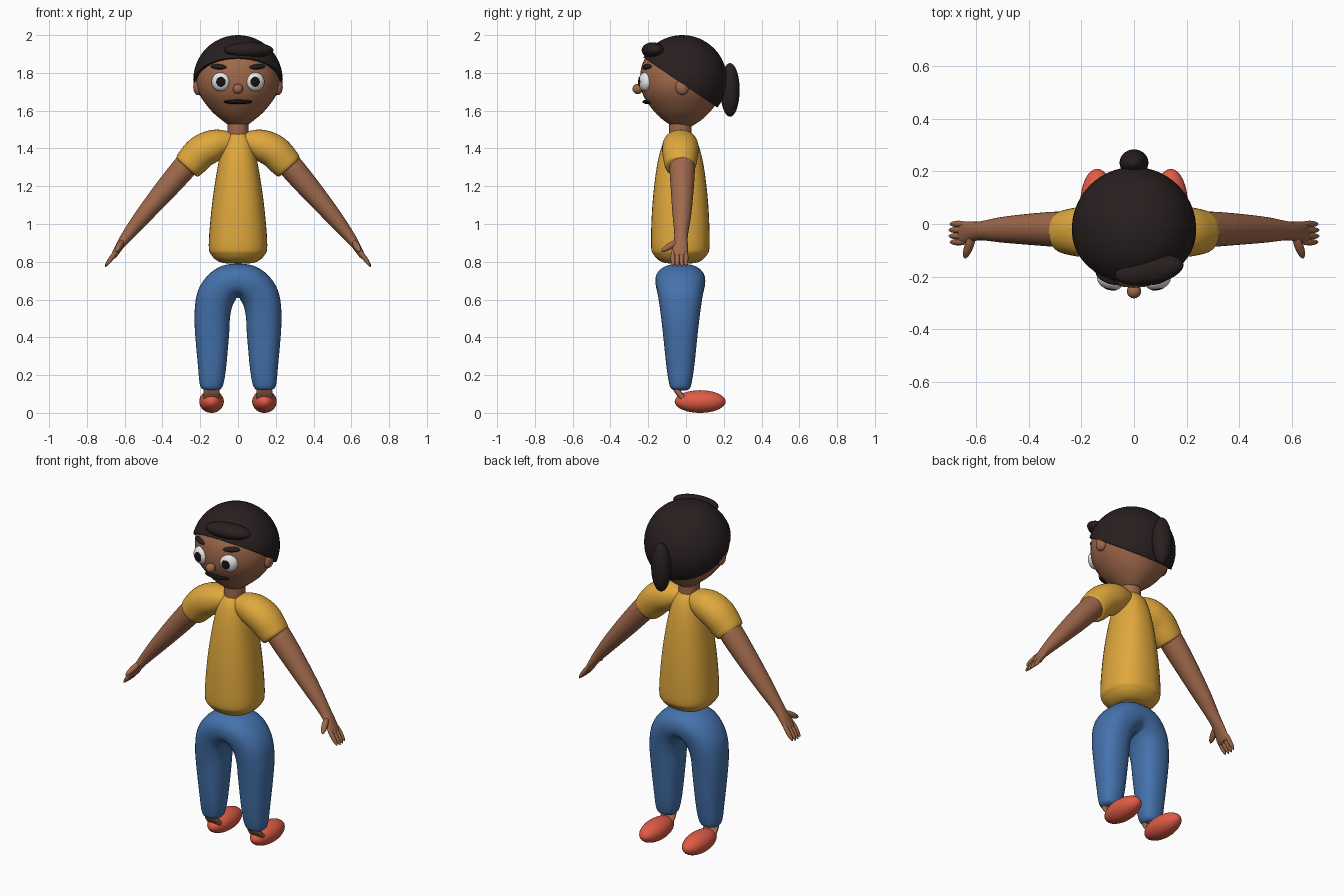
import bpy, bmesh, math
from mathutils import Vector, Matrix, Euler

cube = bpy.data.objects.get("Cube")
if cube:
    bpy.data.objects.remove(cube, do_unlink=True)


def material(name, r, g, b):
    m = bpy.data.materials.new(name)
    m.use_nodes = True
    m.diffuse_color = (r, g, b, 1)
    node = next(n for n in m.node_tree.nodes if n.type == 'BSDF_PRINCIPLED')
    node.inputs["Base Color"].default_value = (r, g, b, 1)
    node.inputs["Roughness"].default_value = 0.6
    return m


SKIN = material("brown skin", .35, .14, .07)
SHIRT = material("mustard shirt", .74, .39, .045)
DENIM = material("blue denim", .058, .168, .413)
SHOE = material("coral shoe", .745, .107, .061)
HAIR = material("dark hair", .022, .014, .014)
WHITE = material("eye white", .85, .85, .85)
BLACK = material("pupil black", .008, .006, .006)


def finish(bm, name, mat, mirror=False):
    """Turn a bmesh into a smooth object, mirrored across x if asked."""
    bmesh.ops.recalc_face_normals(bm, faces=bm.faces)
    mesh = bpy.data.meshes.new(name)
    bm.to_mesh(mesh)
    bm.free()
    mesh.materials.append(mat)
    ob = bpy.data.objects.new(name, mesh)
    bpy.context.collection.objects.link(ob)
    if mirror:
        ob.modifiers.new("mirror", 'MIRROR').use_mirror_merge = False
    bpy.ops.object.select_all(action='DESELECT')
    ob.select_set(True)
    bpy.context.view_layer.objects.active = ob
    bpy.ops.object.shade_smooth_by_angle(angle=math.radians(50))
    return ob


def spline(pts, steps=6):
    """Catmull-Rom samples through points of any dimension."""
    pts = [Vector(p) for p in pts]
    ext = [2 * pts[0] - pts[1]] + pts + [2 * pts[-1] - pts[-2]]
    out = []
    for a, b, c, d in zip(ext, ext[1:], ext[2:], ext[3:]):
        for i in range(steps):
            t = i / steps
            out.append(.5 * (2 * b + (c - a) * t + (2 * a - 5 * b + 4 * c - d) * t * t
                             + (3 * b - a - 3 * c + d) * t ** 3))
    return out + [pts[-1]]


def tube(name, pts, mat, power=2, mirror=False, sides=36):
    """Sweep a rounded section along points (x, y, z, radius, radius along y)."""
    rings = spline(pts)
    bm = bmesh.new()
    loops = []
    for i, s in enumerate(rings):
        ahead, behind = rings[min(i + 1, len(rings) - 1)], rings[max(i - 1, 0)]
        tangent = (Vector(ahead[:3]) - Vector(behind[:3])).normalized()
        across = Vector((0, 1, 0)).cross(tangent).normalized()
        deep = tangent.cross(across)
        loop = []
        for k in range(sides):
            c, n = math.cos(math.tau * k / sides), math.sin(math.tau * k / sides)
            u = math.copysign(abs(c) ** (2 / power), c) * s[3]
            v = math.copysign(abs(n) ** (2 / power), n) * s[4]
            loop.append(bm.verts.new(Vector(s[:3]) + across * u + deep * v))
        loops.append(loop)
    for a, b in zip(loops, loops[1:]):
        for k in range(sides):
            j = (k + 1) % sides
            bm.faces.new((a[k], a[j], b[j], b[k]))
    bm.faces.new(loops[0])
    bm.faces.new(loops[-1])
    return finish(bm, name, mat, mirror)


def ellipsoid(name, loc, size, mat, rot=(0, 0, 0), mirror=False):
    bm = bmesh.new()
    bmesh.ops.create_uvsphere(bm, u_segments=32, v_segments=18, radius=1)
    turn = Euler([math.radians(a) for a in rot]).to_matrix().to_4x4()
    bm.transform(Matrix.Translation(loc) @ turn @ Matrix.Diagonal((*size, 1)))
    return finish(bm, name, mat, mirror)


def finger(name, a, b, radius):
    """Slim ellipsoid between two points, on both hands."""
    a, b = Vector(a), Vector(b)
    rot = (b - a).to_track_quat('Z', 'Y').to_euler()
    ellipsoid(name, (a + b) / 2, (radius, radius, (b - a).length / 2), SKIN,
              [math.degrees(r) for r in rot], True)


MID = -.03  # depth of the body's centre line

# Head and neck
skull = [(1.52, .045, .055), (1.55, .085, .1), (1.6, .142, .152), (1.68, .2, .206),
         (1.76, .221, .223), (1.85, .205, .21), (1.92, .16, .16), (1.97, .07, .07)]
tube("head", [(0, -.02, z, rx, ry) for z, rx, ry in skull], SKIN)
tube("neck", [(0, MID, z, .056, .06) for z in (1.42, 1.5, 1.57)], SKIN)
ellipsoid("ear", (.213, -.02, 1.725), (.024, .036, .042), SKIN, mirror=True)
ellipsoid("nose", (0, -.256, 1.715), (.027, .027, .027), SKIN)

# Face
eye = Vector((.092, -.216, 1.753))
outward = Vector((.36, -.93, 0))
ellipsoid("eye", eye, (.05, .034, .05), WHITE, (0, 0, 21), True)
ellipsoid("pupil", eye + outward * .031 - Vector((.012, 0, 0)), (.026, .007, .027),
          BLACK, (0, 0, 12), True)
ellipsoid("eyebrow", (.102, -.206, 1.832), (.047, .018, .014), HAIR, (0, -4, 25), True)
ellipsoid("mouth", (0, -.197, 1.647), (.075, .033, .013), BLACK)

# Hair: a sphere sliced along a slope that drops towards the back
bm = bmesh.new()
bmesh.ops.create_uvsphere(bm, u_segments=48, v_segments=28, radius=.237)
bm.transform(Matrix.Translation((0, -.02, 1.763)) @ Matrix.Rotation(math.radians(-34), 4, 'X'))
cut = bmesh.ops.bisect_plane(bm, geom=bm.verts[:] + bm.edges[:] + bm.faces[:],
                             plane_co=(0, -.02, 1.742), plane_no=(0, .56, .83),
                             clear_inner=True)
bmesh.ops.holes_fill(bm, edges=[e for e in cut["geom_cut"] if isinstance(e, bmesh.types.BMEdge)])
finish(bm, "hair_cap", HAIR)
ellipsoid("hair_fringe", (.058, -.175, 1.92), (.132, .056, .042), HAIR, (0, 0, 10))
ellipsoid("ponytail", (0, .233, 1.71), (.055, .051, .142), HAIR)

# Shirt
trunk = [(.79, .05, .05), (.8, .1, .1), (.835, .14, .14), (.89, .155, .155),
         (1.1, .138, .148), (1.3, .108, .125), (1.42, .08, .095), (1.475, .05, .06),
         (1.485, .03, .04)]
tube("shirt_body", [(0, MID, z, rx, ry) for z, rx, ry in trunk], SHIRT, 2.3)
tube("sleeve", [(.005, MID, 1.445, .035, .04), (.05, MID, 1.435, .06, .07),
                (.12, MID, 1.418, .083, .093), (.19, MID, 1.385, .088, .096),
                (.24, MID, 1.335, .085, .088), (.265, MID, 1.305, .078, .08),
                (.272, MID, 1.297, .064, .066)], SHIRT, 2.1, True)

# Arms running into flat palms, with fingers and thumbs
tube("arm", [(.245, -.02, 1.345, .062, .062), (.29, -.02, 1.292, .065, .067),
             (.39, -.02, 1.175, .058, .06), (.5, -.022, 1.045, .045, .049),
             (.585, -.026, .94, .031, .036), (.625, -.03, .885, .022, .04),
             (.655, -.035, .835, .016, .043), (.66, -.035, .828, .01, .036)], SKIN, 2, True)
for i in range(4):
    y = -.069 + .023 * i
    tip = .004 if i in (1, 2) else 0
    finger("finger", (.635, y, .87), (.7 + tip, y, .777 - tip), .0125)
finger("thumb", (.61, -.035, .915), (.645, -.13, .855), .017)

# Trousers: one arch from hem to hem
leg = [(.14, .118, .025, .025), (.14, .128, .05, .048), (.14, .16, .064, .06),
       (.137, .25, .075, .074), (.137, .42, .09, .092), (.135, .53, .095, .105),
       (.115, .62, .1, .118), (.065, .682, .096, .13)]
half = [(x, MID, z, r, ry) for x, z, r, ry in leg]
other = [(-x, *rest) for x, *rest in reversed(half)]
tube("trousers", half + [(0, MID, .7, .09, .132)] + other, DENIM, 2.3)

# Ankles and shoes
tube("ankle", [(.14, -.055, .145, .03, .016), (.14, -.045, .115, .042, .016),
               (.14, -.01, .07, .045, .016)], SKIN, 3, True)
ellipsoid("shoe", (.14, .075, .06), (.065, .135, .06), SHOE, mirror=True)
